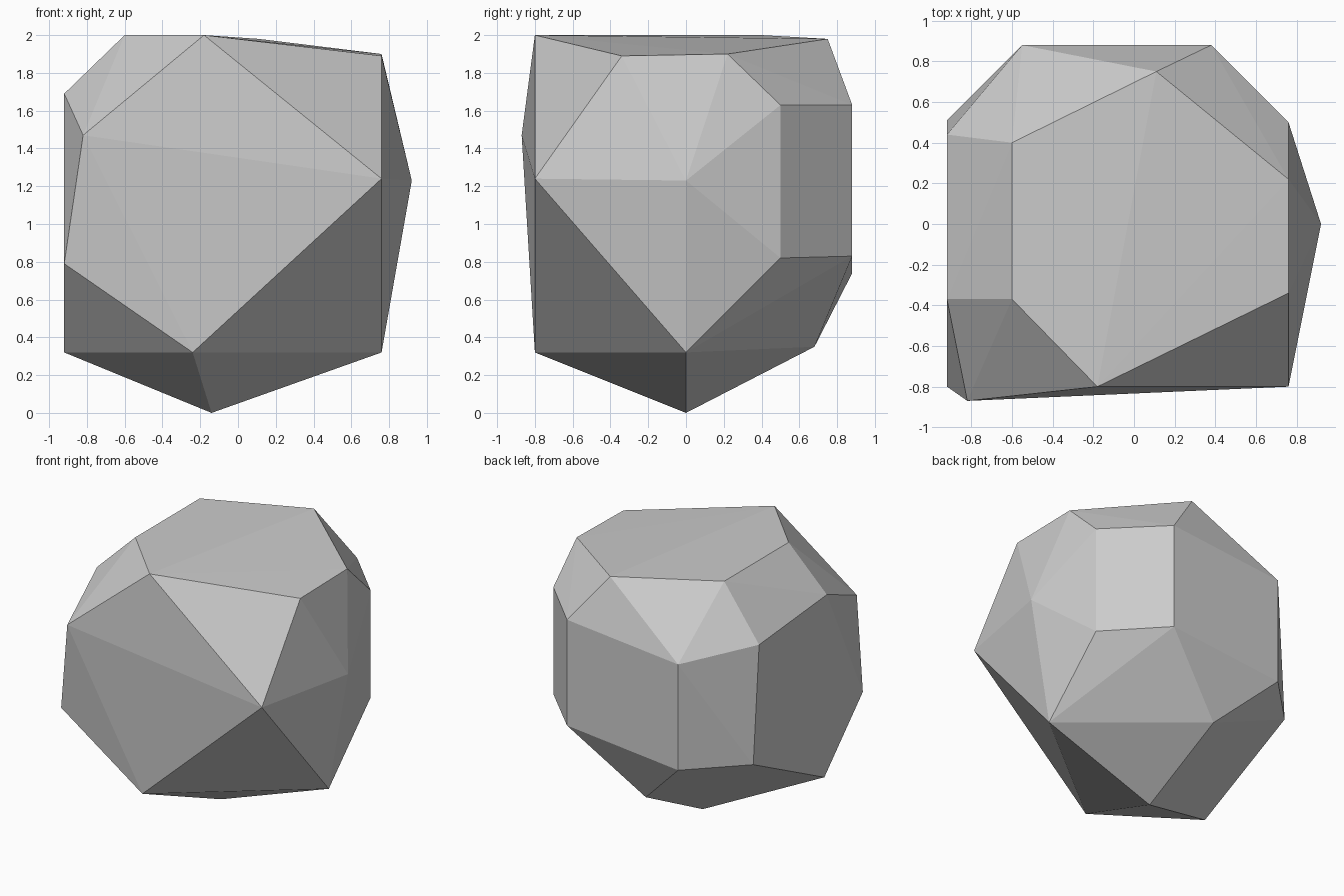
import bpy, bmesh

# Corner points of the faceted boulder, listed by height band
CORNERS = [
    # crown
    (-0.18, -0.80, 2.00), (-0.60, -0.37, 2.00), (-0.60, 0.40, 2.00),
    (0.11, 0.75, 1.98), (0.76, 0.22, 1.90), (0.76, -0.34, 1.89),
    # upper sides
    (-0.92, -0.37, 1.69), (-0.92, 0.44, 1.62), (-0.55, 0.88, 1.54),
    (0.38, 0.88, 1.63), (0.76, 0.50, 1.63), (-0.82, -0.87, 1.47),
    (0.76, -0.80, 1.24), (0.92, 0.00, 1.23),
    # lower sides
    (-0.92, -0.80, 0.79), (-0.92, 0.51, 0.74), (-0.55, 0.88, 0.74),
    (0.38, 0.88, 0.83), (0.76, 0.50, 0.82),
    # underside
    (-0.24, -0.80, 0.32), (-0.92, -0.34, 0.32), (0.76, 0.00, 0.32),
    (-0.14, 0.68, 0.35), (-0.14, 0.00, 0.00),
]

# Wrap the corners in a convex shell with flat facets
bm = bmesh.new()
for co in CORNERS:
    bm.verts.new(co)
bmesh.ops.convex_hull(bm, input=bm.verts)
bmesh.ops.recalc_face_normals(bm, faces=bm.faces)
mesh = bpy.data.meshes.new("boulder")
bm.to_mesh(mesh)
bm.free()

# Plain stone colour
stone = bpy.data.materials.new("stone_grey")
stone.diffuse_color = (0.6, 0.6, 0.6, 1)
mesh.materials.append(stone)
bpy.context.collection.objects.link(bpy.data.objects.new("boulder", mesh))
